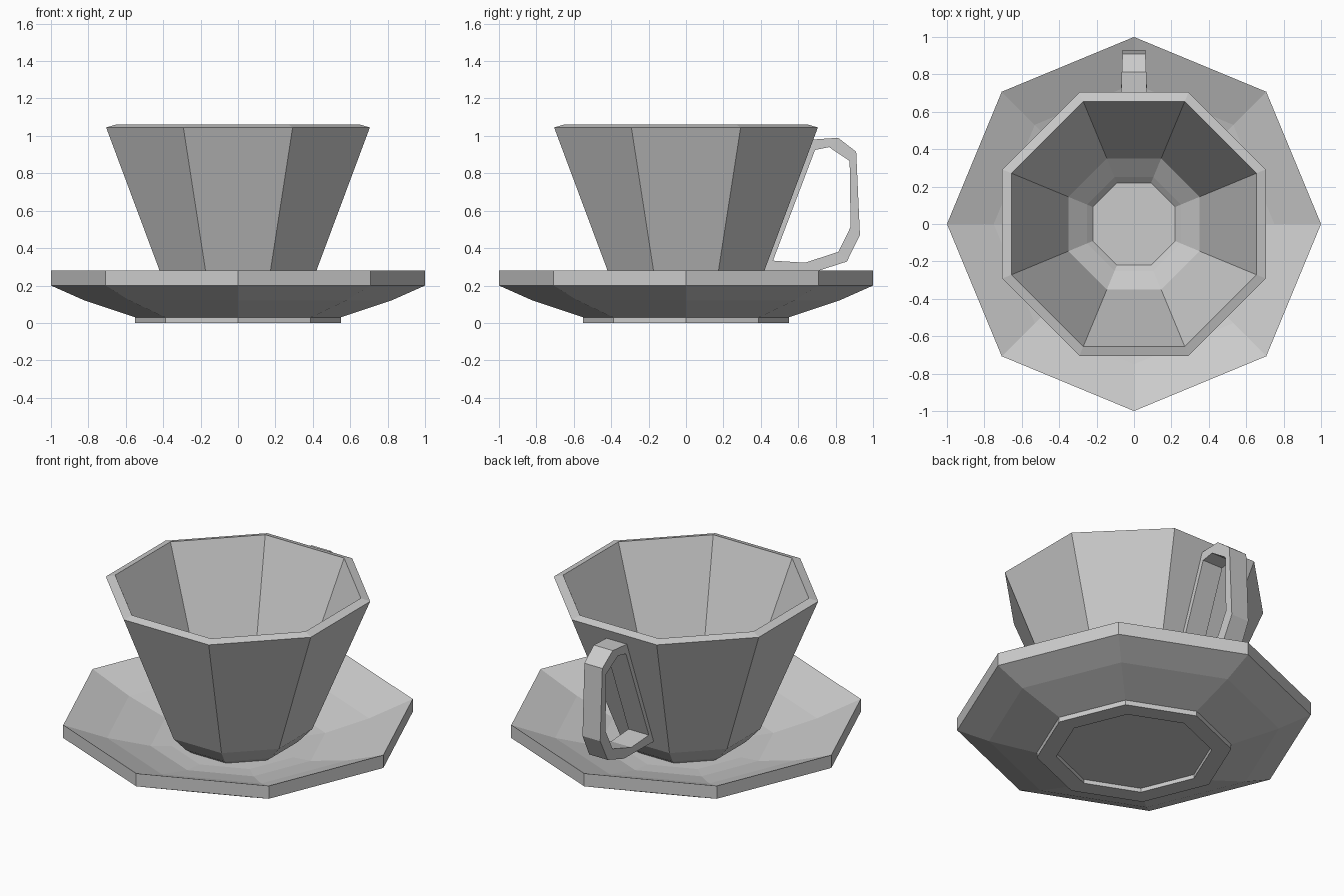
import bpy, bmesh, math

if "Cube" in bpy.data.objects:
    bpy.data.objects.remove(bpy.data.objects["Cube"])

SIDES = 8


def make_object(name, bm):
    bmesh.ops.recalc_face_normals(bm, faces=bm.faces)
    mesh = bpy.data.meshes.new(name)
    bm.to_mesh(mesh)
    bm.free()
    obj = bpy.data.objects.new(name, mesh)
    bpy.context.collection.objects.link(obj)
    return obj


def bridge(bm, a, b):
    n = len(a)
    for i in range(n):
        j = (i + 1) % n
        bm.faces.new((a[i], a[j], b[j], b[i]))


def lathe(name, profile, turn=0.0):
    """Eight-sided solid from (radius, z) rings, capped at both ends."""
    bm = bmesh.new()
    rings = []
    for r, z in profile:
        angles = [turn + math.tau * i / SIDES for i in range(SIDES)]
        rings.append([bm.verts.new((r * math.cos(a), r * math.sin(a), z)) for a in angles])
    for a, b in zip(rings, rings[1:]):
        bridge(bm, a, b)
    bm.faces.new(rings[0])
    bm.faces.new(rings[-1])
    return make_object(name, bm)


# Saucer: recessed base, foot ring, sloped underside, lip and dished top
lathe("saucer", [(0.44, 0.025), (0.44, 0), (0.55, 0), (0.55, 0.03), (0.82, 0.12),
                 (1, 0.2), (1, 0.28), (0.75, 0.18), (0.5, 0.11), (0.38, 0.10)])

# Cup: flats face the axes, so flat distances become corner radii
cup_flats = [(0.28, 0.10), (0.32, 0.13), (0.397, 0.22), (0.705, 1.045), (0.655, 1.06),
             (0.35, 0.25), (0.25, 0.165), (0.22, 0.135)]
half = math.pi / SIDES
lathe("cup", [(d / math.cos(half), z) for d, z in cup_flats], half)

# Handle: closed loop with a strip along the cup wall, in the y-z plane
outer = [(0.67, 0.98), (0.813, 0.99), (0.91, 0.915), (0.93, 0.47),
         (0.86, 0.328), (0.71, 0.28), (0.41, 0.275)]
inner = [(0.69, 0.925), (0.765, 0.94), (0.875, 0.866), (0.88, 0.513),
         (0.815, 0.38), (0.636, 0.322), (0.465, 0.333)]
bm = bmesh.new()


def handle_loop(points, side):
    return [bm.verts.new((side * (0.07 - 0.04 * max(0, y - 0.7)), y, z)) for y, z in points]


loops = [handle_loop(outer, -1), handle_loop(outer, 1),
         handle_loop(inner, 1), handle_loop(inner, -1)]
for i in range(4):
    bridge(bm, loops[i], loops[(i + 1) % 4])
make_object("handle", bm)
